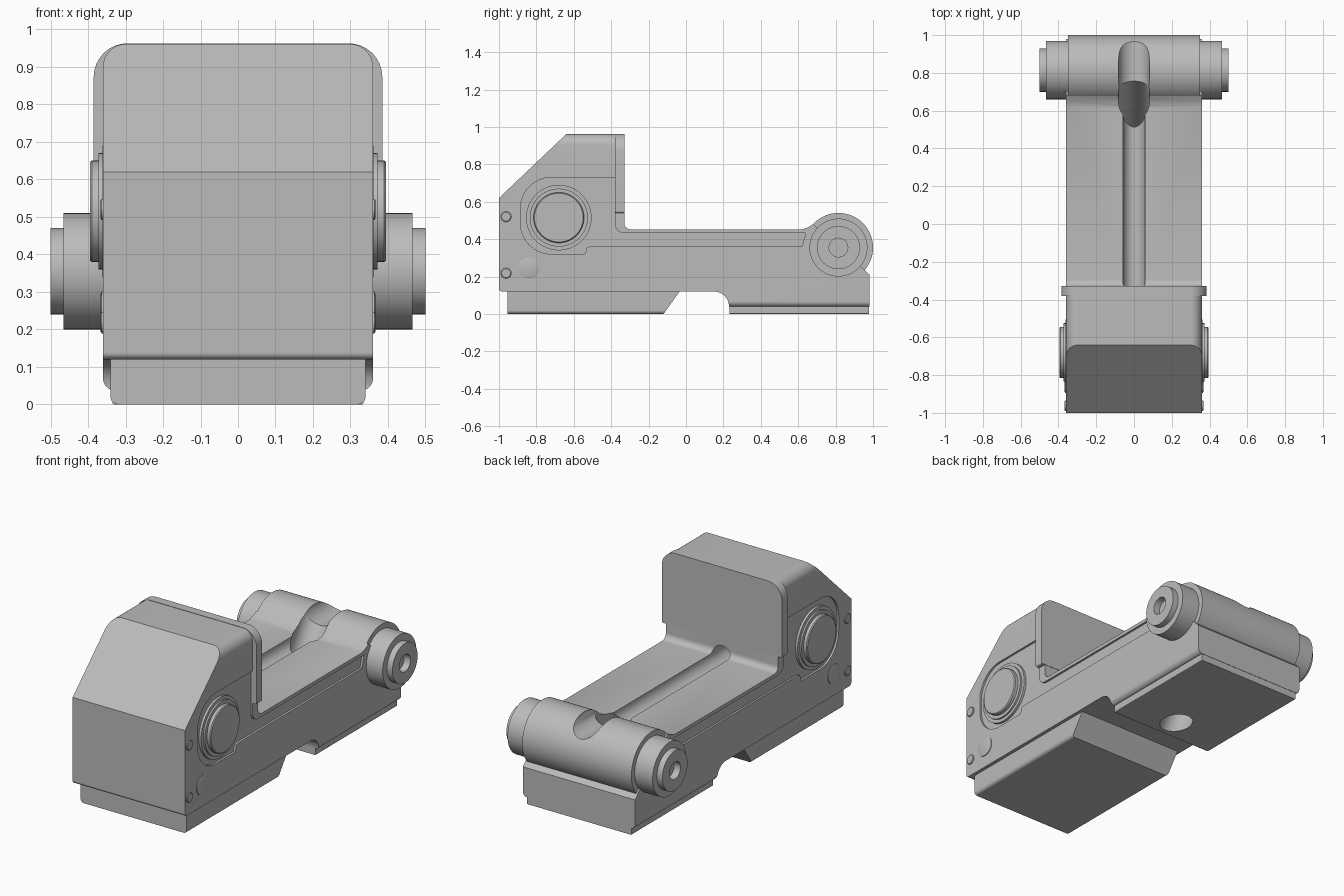
import bpy, bmesh, math
from mathutils import Vector, Matrix

cube = bpy.data.objects.get("Cube")
if cube:
    bpy.data.objects.remove(cube, do_unlink=True)

grey = bpy.data.materials.new("light grey")
grey.use_nodes = True
colour = (0.5, 0.5, 0.5, 1)
grey.diffuse_color = colour
grey.node_tree.nodes["Principled BSDF"].inputs["Base Color"].default_value = colour


def finish(bm, name):
    bmesh.ops.remove_doubles(bm, verts=bm.verts, dist=1e-5)
    bmesh.ops.recalc_face_normals(bm, faces=bm.faces)
    mesh = bpy.data.meshes.new(name)
    bm.to_mesh(mesh)
    bm.free()
    mesh.materials.append(grey)
    ob = bpy.data.objects.new(name, mesh)
    bpy.context.collection.objects.link(ob)
    return ob


def prism(name, pts, axis, a, b):
    """Extrude (y,z) points along x, or (x,z) points along y, from a to b."""
    bm = bmesh.new()
    place = (lambda p, t: (t, p[0], p[1])) if axis == "x" else (lambda p, t: (p[0], t, p[1]))
    face = bm.faces.new([bm.verts.new(place(p, a)) for p in pts])
    ext = bmesh.ops.extrude_face_region(bm, geom=[face])
    step = Vector((b - a, 0, 0)) if axis == "x" else Vector((0, b - a, 0))
    bmesh.ops.translate(bm, vec=step, verts=[g for g in ext["geom"] if isinstance(g, bmesh.types.BMVert)])
    return finish(bm, name)


def arc(cx, cz, r, start, end, n=8):
    angles = [math.radians(start + (end - start) * i / n) for i in range(n + 1)]
    return [(cx + r * math.cos(t), cz + r * math.sin(t)) for t in angles]


def section(w, z0, z1, r_low, r_top):
    """Upright outline with rounded lower and upper corners."""
    return (arc(w - r_low, z0 + r_low, r_low, -90, 0) + arc(w - r_top, z1 - r_top, r_top, 0, 90)
            + arc(r_top - w, z1 - r_top, r_top, 90, 180) + arc(r_low - w, z0 + r_low, r_low, 180, 270))


def lathe(name, profile, y, z, steps=64):
    """Spin (x, radius) points about a line along x."""
    bm = bmesh.new()
    vs = [bm.verts.new((x, 0, r)) for x, r in profile]
    edges = [bm.edges.new(pair) for pair in zip(vs, vs[1:])]
    bmesh.ops.spin(bm, geom=vs + edges, cent=(0, 0, 0), axis=(1, 0, 0),
                   angle=math.tau, steps=steps, use_duplicate=False)
    bmesh.ops.translate(bm, vec=(0, y, z), verts=bm.verts)
    return finish(bm, name)


def rod(name, start, end, r):
    start, end = Vector(start), Vector(end)
    d = end - start
    bm = bmesh.new()
    turn = d.to_track_quat("Z", "Y").to_matrix().to_4x4()
    bmesh.ops.create_cone(bm, cap_ends=True, segments=48, radius1=r, radius2=r, depth=d.length,
                          matrix=Matrix.Translation((start + end) / 2) @ turn)
    return finish(bm, name)


def carve(ob, cutter, operation="DIFFERENCE"):
    mod = ob.modifiers.new("cut", "BOOLEAN")
    mod.operation, mod.object, mod.solver = operation, cutter, "EXACT"
    bpy.context.view_layer.update()
    result = bpy.data.meshes.new_from_object(ob.evaluated_get(bpy.context.evaluated_depsgraph_get()))
    ob.modifiers.clear()
    ob.data = result


# Body: side outline crossed with a rounded front outline
side = ([(-1, 0.14), (-1, 0.62), (-0.64, 0.962), (-0.33, 0.962)]
        + arc(-0.295, 0.487, 0.035, 180, 270)
        + [(0.62, 0.452), (0.65, 0.462), (0.68, 0.48), (0.82, 0.36), (0.95, 0.24), (0.98, 0.21), (0.98, 0.04)]
        + [(0.23, 0.04)] + arc(0.15, 0.04, 0.08, 0, 90) + arc(-0.982, 0.138, 0.018, 270, 180))
body = prism("body", side, "x", -0.6, 0.6)
outline = prism("outline_cutter", section(0.36, 0.038, 0.961, 0.03, 0.06), "y", -1.2, 1.2)
carve(body, outline, "INTERSECT")

# Bevelled front foot and flat rear foot
front_foot = prism("front_foot", [(-0.955, 0.0), (-0.12, 0.0), (-0.02, 0.14), (-0.955, 0.14)], "x", -0.5, 0.5)
foot_outline = prism("foot_cutter", section(0.34, 0.0, 0.2, 0.02, 0.01), "y", -1.2, 1.2)
carve(front_foot, foot_outline, "INTERSECT")
rear_foot = prism("rear_foot", section(0.335, 0.0, 0.06, 0.004, 0.004), "y", 0.232, 0.978)

# Wide rim at the back of the raised front block
rim = prism("rim", section(0.385, 0.54, 0.963, 0.01, 0.09), "y", -0.38, -0.328)

# Stepped cross barrel at the rear
half = [(0.46, 0), (0.46, 0.05), (0.5, 0.05), (0.5, 0.115), (0.465, 0.115), (0.465, 0.155),
        (0.35, 0.155), (0.35, 0.185)]
barrel = lathe("cross_barrel", half + [(-x, r) for x, r in reversed(half)], 0.815, 0.355)

# Cable groove, slanted tunnel and barrel notch
groove = rod("groove_cutter", (0, -0.48, 0.45), (0, 0.62, 0.45), 0.058)
tunnel = rod("tunnel_cutter", (0, 0.295, -0.1), (0, 0.75, 0.605), 0.083)
notch = rod("notch_cutter", (0, 0.6, 0.545), (0, 1.1, 0.545), 0.083)
carve(body, groove)
for part in (body, rear_foot, barrel):
    carve(part, tunnel)
carve(barrel, notch)
carve(body, notch)

# Shallow side recesses around the round bosses and along the deck
recess = ([(-0.38, 0.73)] + arc(-0.72, 0.565, 0.165, 90, 180) + arc(-0.72, 0.485, 0.165, 180, 270)
          + [(-0.54, 0.32), (-0.53, 0.355), (-0.51, 0.362), (0.62, 0.362), (0.64, 0.432)]
          + arc(-0.33, 0.482, 0.05, 270, 180))
cutters = [outline, foot_outline, groove, tunnel, notch]
for s in (-1, 1):
    pocket = prism("recess_cutter", recess, "x", s * 0.348, s * 0.6)
    carve(body, pocket)
    cutters.append(pocket)

# Round side bosses and bolts, both sides
for s, label in ((1, "left"), (-1, "right")):
    lathe(label + "_boss", [(s * x, r) for x, r in
          [(0.3, 0), (0.3, 0.175), (0.362, 0.175), (0.362, 0.155), (0.372, 0.155), (0.372, 0.135),
           (0.39, 0.135), (0.395, 0.13), (0.395, 0)]], -0.68, 0.515)
    for name, y, z, r in (("upper_bolt", -0.962, 0.52, 0.028), ("lower_bolt", -0.962, 0.218, 0.028),
                          ("round_plug", -0.84, 0.245, 0.056)):
        lathe(label + "_" + name, [(s * x, q) for x, q in
              [(0.33, 0), (0.33, r), (0.364, r), (0.367, r * 0.85), (0.367, 0)]], y, z, 32)

for cutter in cutters:
    bpy.data.objects.remove(cutter, do_unlink=True)

# Smooth curved surfaces, keep edges sharp
bpy.ops.object.select_all(action="DESELECT")
for ob in bpy.context.scene.objects:
    if ob.type == "MESH":
        ob.select_set(True)
        bpy.context.view_layer.objects.active = ob
bpy.ops.object.shade_smooth_by_angle(angle=math.radians(25))
